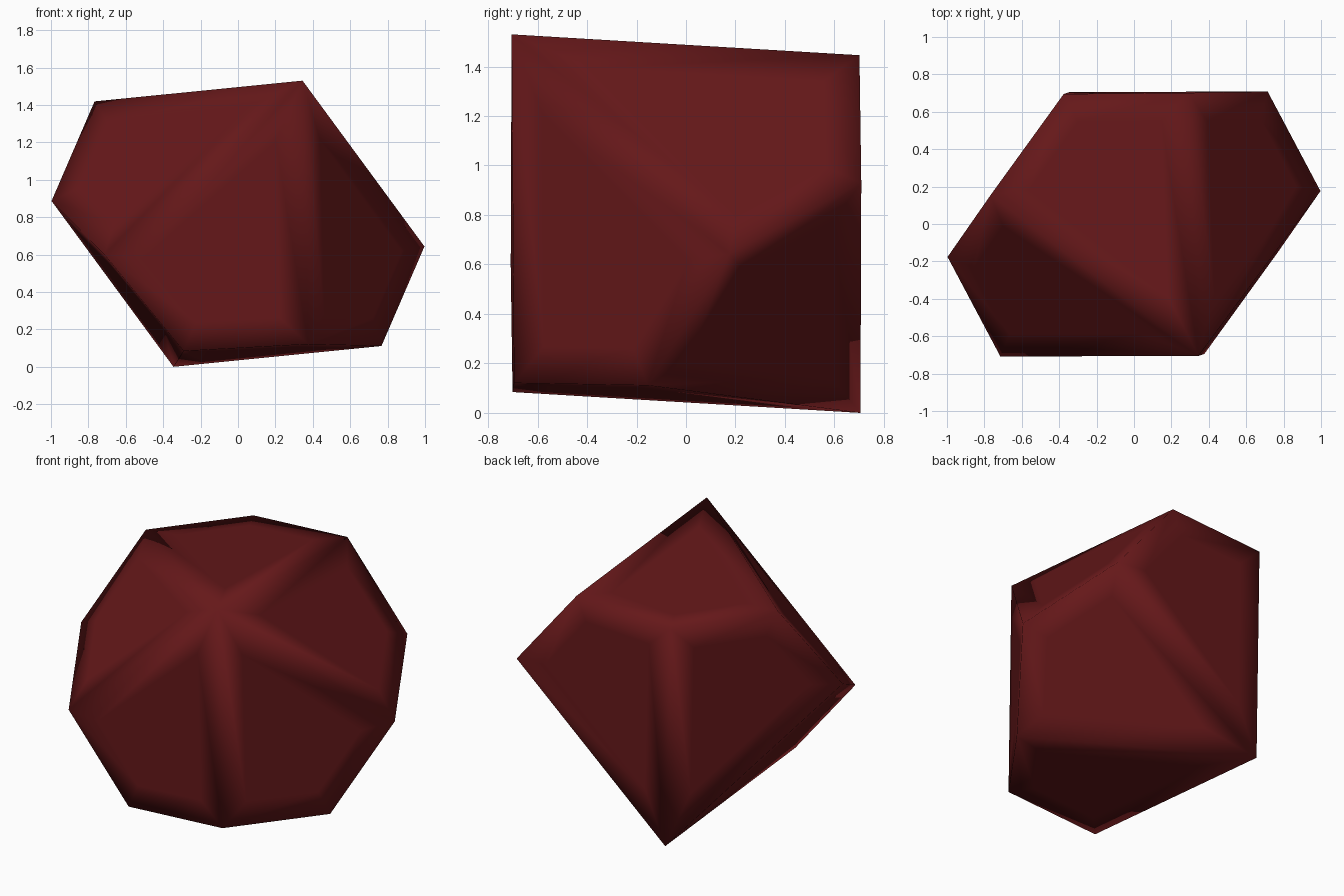
import bpy, bmesh
from math import cos, sin, pi
from mathutils import Vector

if "Cube" in bpy.data.objects:
    bpy.data.objects.remove(bpy.data.objects["Cube"])

# Axis of the tilted ten-sided die and one belt corner, measured from its centre
CENTRE = Vector((0, 0, 0.765))
apex = Vector((0.345, -0.705, 0.765))
corner = Vector((1.0, 0.17, -0.115))

u = apex.normalized()
e1 = (corner - u * corner.dot(u)).normalized()
e2 = u.cross(e1)
radius = 1.013
c36 = cos(pi / 5)
rise = apex.length * (1 - c36) / (1 + c36)   # keeps every kite face planar

bm = bmesh.new()
top = bm.verts.new(CENTRE + apex)
bottom = bm.verts.new(CENTRE - apex)

# Zigzag belt of ten corners
belt = []
for i in range(10):
    a = i * pi / 5
    h = rise if i % 2 == 0 else -rise
    belt.append(bm.verts.new(CENTRE + (e1 * cos(a) + e2 * sin(a)) * radius + u * h))

# Ten kite faces, five round each apex
for i in range(10):
    tip = top if i % 2 == 0 else bottom
    bm.faces.new((tip, belt[i], belt[(i + 1) % 10], belt[(i + 2) % 10]))
bmesh.ops.recalc_face_normals(bm, faces=bm.faces[:])

# Flat middle on each kite, so smooth shading only softens the edges
bmesh.ops.inset_individual(bm, faces=bm.faces[:], thickness=0.15, use_even_offset=True)
for f in bm.faces:
    f.smooth = True

mesh = bpy.data.meshes.new("ten_sided_die")
bm.to_mesh(mesh)
bm.free()
die = bpy.data.objects.new("ten_sided_die", mesh)
bpy.context.collection.objects.link(die)

# Dark red plastic
mat = bpy.data.materials.new("dark_red_plastic")
mat.diffuse_color = (0.13, 0.009, 0.01, 1)
mat.use_nodes = True
mat.node_tree.nodes["Principled BSDF"].inputs["Base Color"].default_value = mat.diffuse_color
mesh.materials.append(mat)
